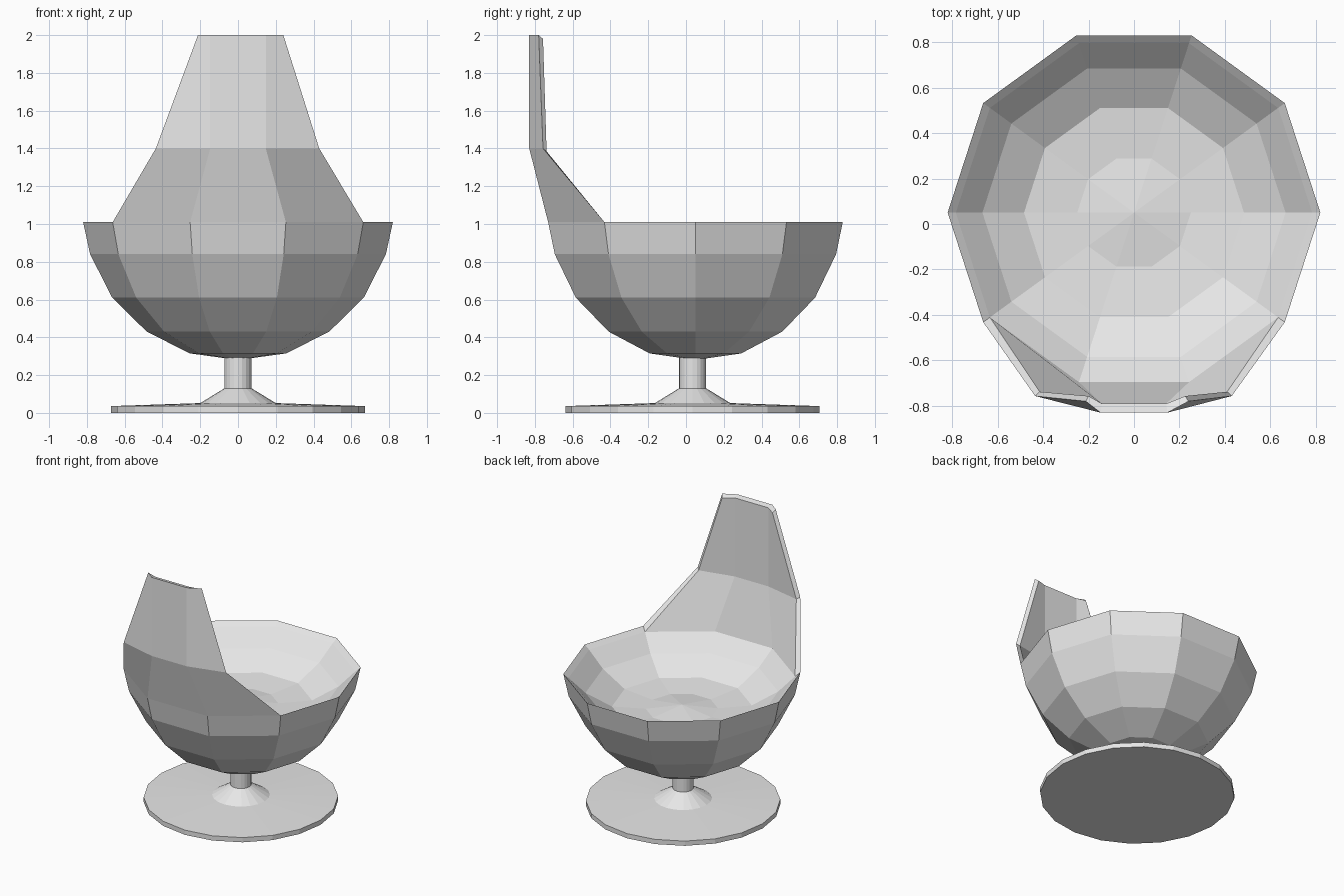
import bpy
import bmesh
from math import cos, sin, tau

cube = bpy.data.objects.get("Cube")
if cube:
    bpy.data.objects.remove(cube, do_unlink=True)

grey = bpy.data.materials.new("light_grey")
grey.use_nodes = True
grey.diffuse_color = (0.8, 0.8, 0.8, 1)
grey.node_tree.nodes["Principled BSDF"].inputs["Base Color"].default_value = (0.8, 0.8, 0.8, 1)


def finish(bm, name):
    bmesh.ops.recalc_face_normals(bm, faces=bm.faces)
    mesh = bpy.data.meshes.new(name)
    bm.to_mesh(mesh)
    bm.free()
    mesh.materials.append(grey)
    obj = bpy.data.objects.new(name, mesh)
    bpy.context.collection.objects.link(obj)
    return obj


def ring(bm, radius, z, sides, y):
    return [bm.verts.new((radius * cos(tau * k / sides), y + radius * sin(tau * k / sides), z))
            for k in range(sides)]


def strip(bm, a, b, closed=False):
    n = len(a)
    for i in range(n if closed else n - 1):
        j = (i + 1) % n
        bm.faces.new((a[i], a[j], b[j], b[i]))


def fan(bm, loop, tip):
    for i in range(len(loop)):
        bm.faces.new((loop[i - 1], loop[i], tip))


# Ten-sided bowl skin with a tall back panel rising from three of its sides
SIDES, BOWL_Y = 10, 0.05


def skin(bm, profile, pole_z, back_rows):
    rings = [ring(bm, r, z, SIDES, BOWL_Y) for r, z in profile]
    fan(bm, rings[0], bm.verts.new((0, BOWL_Y, pole_z)))
    for a, b in zip(rings, rings[1:]):
        strip(bm, a, b, closed=True)
    rows = [rings[-1][6:10]]
    for left, right, inner, y_side, y_mid, z_side, z_mid in back_rows:
        points = ((left, y_side, z_side), (-inner, y_mid, z_mid),
                  (inner, y_mid, z_mid), (right, y_side, z_side))
        rows.append([bm.verts.new(p) for p in points])
        strip(bm, rows[-2], rows[-1])
    # Open border: around the front rim, then up and over the back
    top = rings[-1]
    return ([top[9]] + top[:7] + [r[0] for r in rows[1:]] + rows[-1][1:3]
            + [r[3] for r in reversed(rows[1:])])


bm = bmesh.new()
outside = skin(bm, [(0.255, 0.315), (0.483, 0.43), (0.666, 0.61), (0.783, 0.84), (0.82, 1.01)],
               0.28,
               [(-0.435, 0.43, 0.147, -0.757, -0.83, 1.4, 1.4),
                (-0.212, 0.24, 0.147, -0.78, -0.83, 2.0, 2.0)])
inside = skin(bm, [(0.25, 0.74), (0.484, 0.76), (0.667, 0.865), (0.784, 0.98)],
              0.77,
              [(-0.415, 0.41, 0.142, -0.738, -0.79, 1.385, 1.39),
               (-0.2, 0.225, 0.142, -0.757, -0.79, 1.98, 1.99)])
strip(bm, outside, inside, closed=True)
finish(bm, "bowl_seat")

# Round pedestal: flat foot, flared collar and post
bm = bmesh.new()
foot = [ring(bm, r, z, 20, 0.035)
        for r, z in ((0.673, 0), (0.673, 0.036), (0.2, 0.052), (0.072, 0.13), (0.072, 0.3))]
for a, b in zip(foot, foot[1:]):
    strip(bm, a, b, closed=True)
bm.faces.new(foot[0])
bm.faces.new(foot[-1])
finish(bm, "pedestal")
